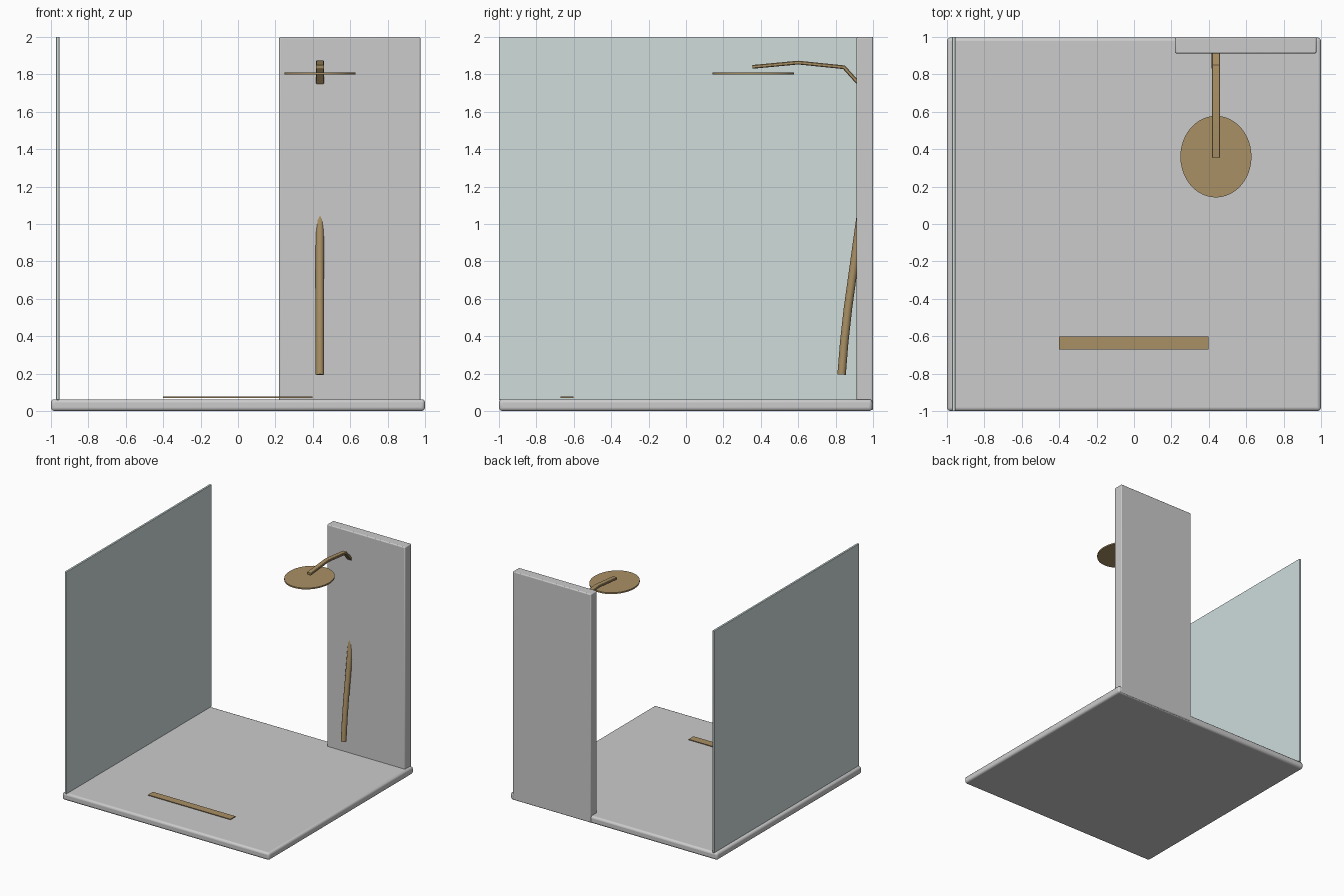
import bpy, math
from mathutils import Vector

if "Cube" in bpy.data.objects:
    bpy.data.objects.remove(bpy.data.objects["Cube"])


def material(name, rgb):
    m = bpy.data.materials.new(name)
    m.diffuse_color = (*rgb, 1)
    m.use_nodes = True
    m.node_tree.nodes["Principled BSDF"].inputs["Base Color"].default_value = m.diffuse_color
    return m


GOLD = material("brass", (0.40, 0.28, 0.13))
GLASS = material("glass", (0.62, 0.72, 0.71))


def smooth(ob):
    bpy.ops.object.select_all(action='DESELECT')
    ob.select_set(True)
    bpy.context.view_layer.objects.active = ob
    bpy.ops.object.shade_smooth_by_angle(angle=math.radians(35))


def box(name, lo, hi, mat=None, bevel=0.0):
    lo, hi = Vector(lo), Vector(hi)
    bpy.ops.mesh.primitive_cube_add(size=1, location=(lo + hi) / 2)
    ob = bpy.context.object
    ob.name = name
    ob.scale = hi - lo
    bpy.ops.object.transform_apply(location=False, rotation=False, scale=True)
    if mat:
        ob.data.materials.append(mat)
    if bevel:
        b = ob.modifiers.new("bevel", 'BEVEL')
        b.width = bevel
        b.segments = 3
        smooth(ob)
    return ob


def sweep(name, path, profile, x, mat):
    """Sweep a closed (x, normal) profile along a (y, z) path at the given x."""
    pts = [Vector(p) for p in path]
    verts, faces, n = [], [], len(profile)
    for i, p in enumerate(pts):
        a = (p - pts[i - 1]).normalized() if i else (pts[1] - p).normalized()
        b = (pts[i + 1] - p).normalized() if i < len(pts) - 1 else a
        t = (a + b).normalized()
        nrm = Vector((-t.y, t.x)) / t.dot(a)
        verts += [(x + u, p.x + v * nrm.x, p.y + v * nrm.y) for u, v in profile]
    for i in range(len(pts) - 1):
        for j in range(n):
            k = (j + 1) % n
            faces.append((i * n + j, i * n + k, (i + 1) * n + k, (i + 1) * n + j))
    faces += [tuple(reversed(range(n))), tuple(range(len(verts) - n, len(verts)))]
    me = bpy.data.meshes.new(name)
    me.from_pydata(verts, [], faces)
    me.materials.append(mat)
    ob = bpy.data.objects.new(name, me)
    bpy.context.collection.objects.link(ob)
    bpy.context.view_layer.objects.active = ob
    ob.select_set(True)
    bpy.ops.object.mode_set(mode='EDIT')
    bpy.ops.mesh.select_all(action='SELECT')
    bpy.ops.mesh.normals_make_consistent(inside=False)
    bpy.ops.object.mode_set(mode='OBJECT')
    smooth(ob)
    return ob


# floor tray, wall panel and side glass
box("shower_tray", (-1, -1, 0), (1, 0.997, 0.063), bevel=0.018)
box("wall_panel", (0.22, 0.912, 0.005), (0.975, 1, 2), bevel=0.008)
box("glass_screen", (-0.973, -1, 0.06), (-0.955, 1, 2), GLASS, bevel=0.003)

# drain cover strip
box("drain_cover", (-0.4, -0.67, 0.071), (0.397, -0.602, 0.077), GOLD)

# oval rain head
bpy.ops.mesh.primitive_cylinder_add(vertices=48, radius=1, depth=1,
                                    location=(0.438, 0.36, 1.804))
head = bpy.context.object
head.name = "shower_head"
head.scale = (0.19, 0.218, 0.012)
bpy.ops.object.transform_apply(location=False, rotation=False, scale=True)
head.data.materials.append(GOLD)
smooth(head)

# flat bent arm with chamfered edges
w, h, c = 0.022, 0.01, 0.004
flat = [(-w, -h + c), (-w + c, -h), (w - c, -h), (w, -h + c),
        (w, h - c), (w - c, h), (-w + c, h), (-w, h - c)]
sweep("shower_arm", [(0.355, 1.84), (0.6, 1.863), (0.845, 1.838), (0.94, 1.732)],
      flat, 0.438, GOLD)

# hand shower, a slightly curved round rod leaning into the panel
r = 0.0225
ring = [(r * math.cos(a * math.tau / 12), r * math.sin(a * math.tau / 12)) for a in range(12)]
sweep("hand_shower", [(0.832, 0.195), (0.846, 0.37), (0.866, 0.55), (0.934, 1.04), (0.95, 1.15)],
      ring, 0.438, GOLD)
